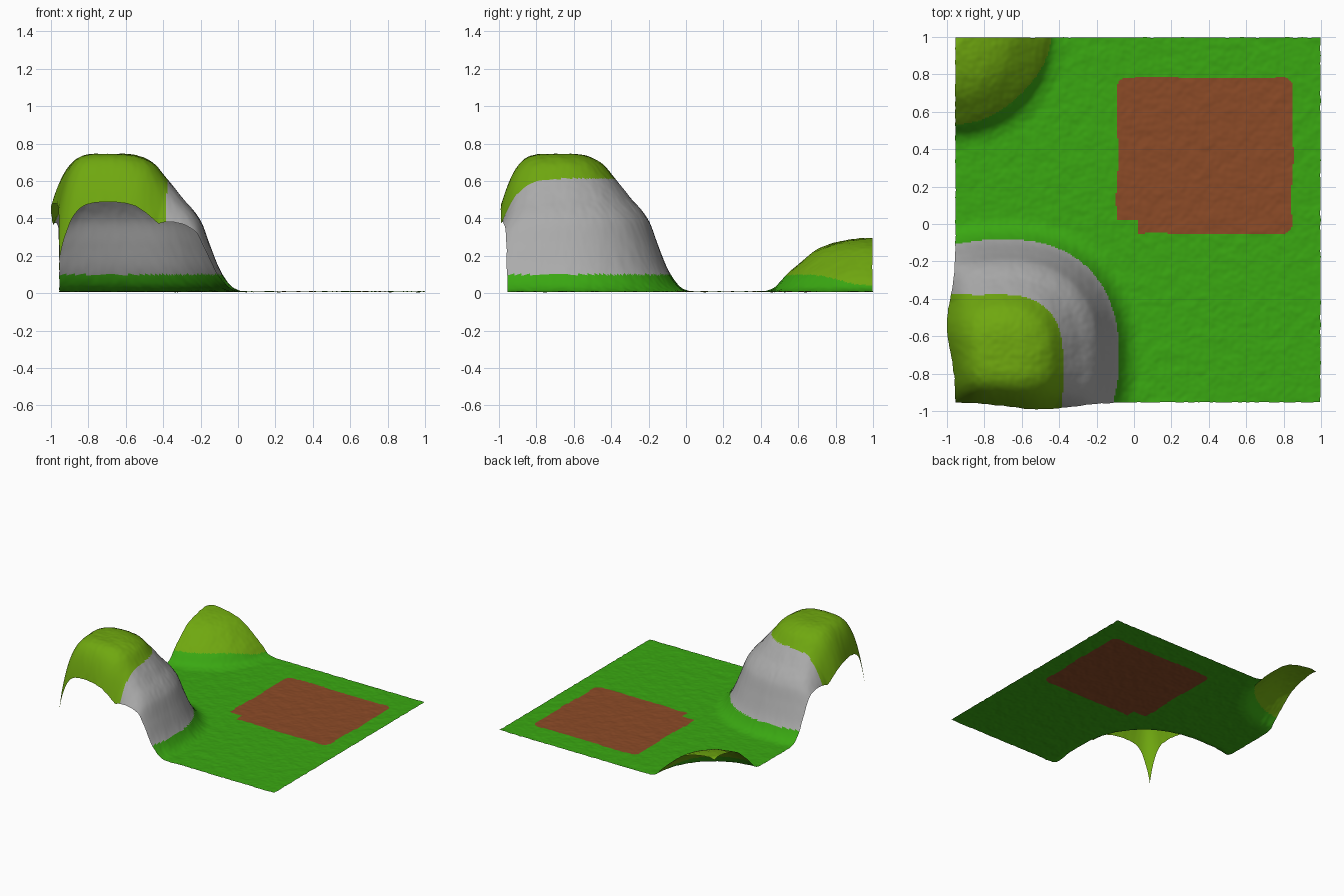
import bpy, bmesh, math
from mathutils import Vector, noise

if "Cube" in bpy.data.objects:
    bpy.data.objects.remove(bpy.data.objects["Cube"])

N = 260                      # grid resolution
X0, X1, Y0, Y1 = -0.955, 0.997, -0.953, 0.997

# radial height profiles (radius, height)
BIG = [(0, .735), (.14, .73), (.24, .685), (.31, .605), (.39, .505), (.49, .38),
       (.54, .25), (.59, .125), (.64, .045), (.69, .008), (.75, 0)]
SMALL = [(0, .278), (.05, .286), (.2, .262), (.3, .222), (.4, .145), (.47, .08),
         (.52, .025), (.57, .004), (.62, 0)]


def curve(pts, r):
    """Smooth interpolation through the profile points, never below zero."""
    if r >= pts[-1][0]:
        return 0.0
    slope = lambda k: 0 if k in (0, len(pts) - 1) else \
        (pts[k + 1][1] - pts[k - 1][1]) / (pts[k + 1][0] - pts[k - 1][0])
    i = max(k for k in range(len(pts) - 1) if pts[k][0] <= r)
    (a, p), (b, q) = pts[i], pts[i + 1]
    w = b - a
    t = (r - a) / w
    return max(0.0, (2*t**3 - 3*t*t + 1) * p + (t**3 - 2*t*t + t) * w * slope(i)
               + (3*t*t - 2*t**3) * q + (t**3 - t*t) * w * slope(i + 1))


def pnorm(a, b, p=2.3):
    return (abs(a)**p + abs(b)**p) ** (1 / p)


def rough(x, y, f, seed=0.0):
    return noise.noise(Vector((x * f, y * f, seed)))


def big_hill(x, y):
    dx, dy = x + .69, y + .69
    r = pnorm(dx if dx > 0 else dx * .85, dy if dy > 0 else dy * .85)
    h = curve(BIG, r)
    # droop along the two open outer edges
    fall = sum(max(0.0, -d / .264) ** 5 for d in (dx, dy)) * .22
    return h - fall * min(1.0, h / .58) ** 3.5


def height(x, y):
    small = curve(SMALL, math.hypot(x - X0, y - Y1))
    bumps = .003 * rough(x, y, 14) + .002 * rough(x, y, 35, 5)
    return max(0.0, .008 + big_hill(x, y) + small + bumps)


def bell(v, c, w):
    return math.exp(-((v - c) / w) ** 2)


def material(name, rgb):
    m = bpy.data.materials.new(name)
    m.diffuse_color = (*rgb, 1)
    m.use_nodes = True
    m.node_tree.nodes["Principled BSDF"].inputs["Base Color"].default_value = m.diffuse_color
    return m


def zone(x, y, z):
    """0 grass, 1 soil, 2 rock, 3 moss."""
    if x < 0.02 and y < 0.02:
        if pnorm(max(0, x + .69), max(0, y + .69)) < .31 + .006 * rough(x, y, 6):
            return 3
        return 2 if z > .1 else 0
    if x < -.3 and y > .4:
        dx, dy = x - X0, y - Y1
        return 3 if math.hypot(dx, dy) < .445 + .06 * (dx / .5) ** 4 + .02 * (dy / .47) ** 4 else 0
    # dug patch: rounded rectangle with a wobbly outline
    cx, cy = .378 + .012 * rough(0, y, 4, 2), .365 + .014 * rough(x, 0, 4, 3)
    qx, qy = abs(x - cx) - .468 + .05, abs(y - cy) - .418 + .05
    d = math.hypot(max(qx, 0), max(qy, 0)) + min(max(qx, qy), 0)
    return 1 if d < .05 else 0


# terrain sheet
bm = bmesh.new()
bmesh.ops.create_grid(bm, x_segments=N, y_segments=N, size=1)
for v in bm.verts:
    u, w = v.co.x, v.co.y
    x = X0 + (u + 1) / 2 * (X1 - X0)
    y = Y0 + (w + 1) / 2 * (Y1 - Y0)
    v.co = (x, y, height(x, y))
for f in bm.faces:
    f.material_index = zone(*f.calc_center_median())
    f.smooth = True

# bulge the tall hill outwards and fray the border
for v in bm.verts:
    x, y, z = v.co
    if x < 0 and y < 0:
        v.co.x -= .045 * bell(y, -.54, .2) * max(0.0, (-.72 - x) / .235) ** 2
        v.co.y -= .037 * bell(x, -.5, .25) * max(0.0, (-.72 - y) / .233) ** 2
    if v.is_boundary:
        v.co.x += .004 * rough(x, y, 25, 7)
        v.co.y += .004 * rough(x, y, 25, 9)

mesh = bpy.data.meshes.new("terrain")
bm.to_mesh(mesh)
bm.free()
for name, rgb in (("grass_green", (.042, .39, .006)), ("soil_brown", (.26, .069, .02)),
                  ("rock_grey", (.41, .41, .41)), ("moss_olive", (.16, .39, .005))):
    mesh.materials.append(material(name, rgb))
bpy.context.collection.objects.link(bpy.data.objects.new("terrain", mesh))
